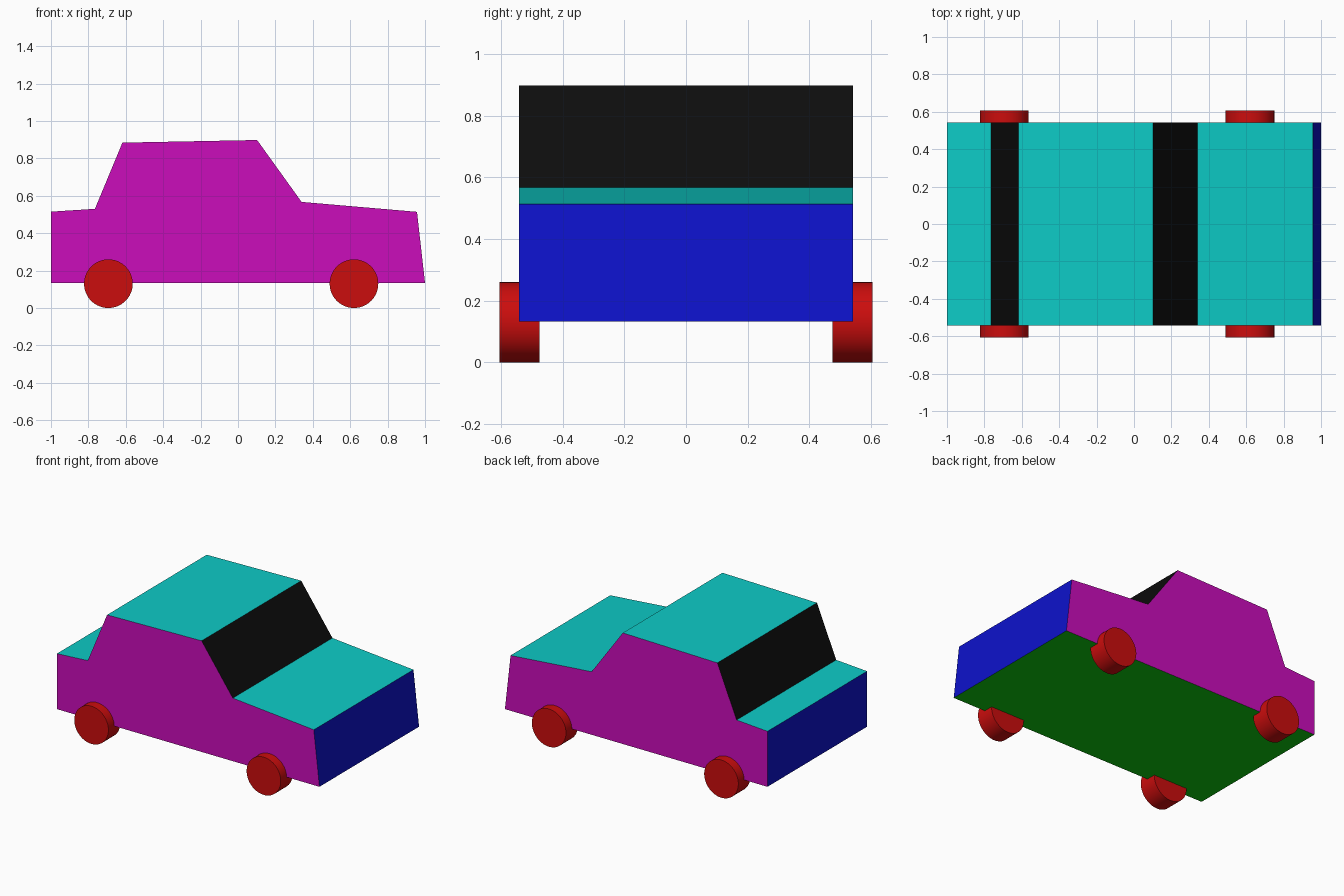
import bpy, bmesh, math

if "Cube" in bpy.data.objects:
    bpy.data.objects.remove(bpy.data.objects["Cube"])


def material(name, rgb):
    m = bpy.data.materials.new(name)
    m.diffuse_color = (*rgb, 1)
    m.use_nodes = True
    m.node_tree.nodes["Principled BSDF"].inputs["Base Color"].default_value = m.diffuse_color
    return m


teal = material("teal", (0.004, 0.6, 0.57))
black = material("black", (0.004, 0.004, 0.004))
blue = material("blue", (0.004, 0.006, 0.6))
green = material("green", (0.004, 0.6, 0.004))
magenta = material("magenta", (0.6, 0.004, 0.5))
red = material("red", (0.6, 0.004, 0.004))

# Body: side profile extruded across the width, one colour per panel
HALF_WIDTH = 0.542
profile = [(-1, 0.133), (1, 0.133), (0.957, 0.514), (0.34, 0.567),
           (0.102, 0.898), (-0.618, 0.884), (-0.765, 0.53), (-1, 0.515)]
# Panel order: floor, front end, bonnet, windscreen, roof, rear window, boot, rear end
panels = [green, blue, teal, black, teal, black, teal, blue]
palette = [magenta, teal, black, blue, green]

bm = bmesh.new()
near, far = [[bm.verts.new((x, y, z)) for x, z in profile] for y in (-HALF_WIDTH, HALF_WIDTH)]
bm.faces.new(near)
bm.faces.new(far[::-1])
for i, mat in enumerate(panels):
    j = (i + 1) % len(profile)
    face = bm.faces.new((near[j], near[i], far[i], far[j]))
    face.material_index = palette.index(mat)
bmesh.ops.recalc_face_normals(bm, faces=bm.faces)
mesh = bpy.data.meshes.new("body")
bm.to_mesh(mesh)
bm.free()
for mat in palette:
    mesh.materials.append(mat)
bpy.context.collection.objects.link(bpy.data.objects.new("body", mesh))

# Wheels
for end, x in (("rear", -0.693), ("front", 0.62)):
    for side, y in (("right", -0.541), ("left", 0.541)):
        bpy.ops.mesh.primitive_cylinder_add(vertices=64, radius=0.13, depth=0.13,
                                            location=(x, y, 0.13),
                                            rotation=(math.pi / 2, 0, 0))
        wheel = bpy.context.object
        wheel.name = f"{end}_{side}_wheel"
        wheel.data.materials.append(red)
        bpy.ops.object.shade_smooth_by_angle(angle=math.radians(30))
